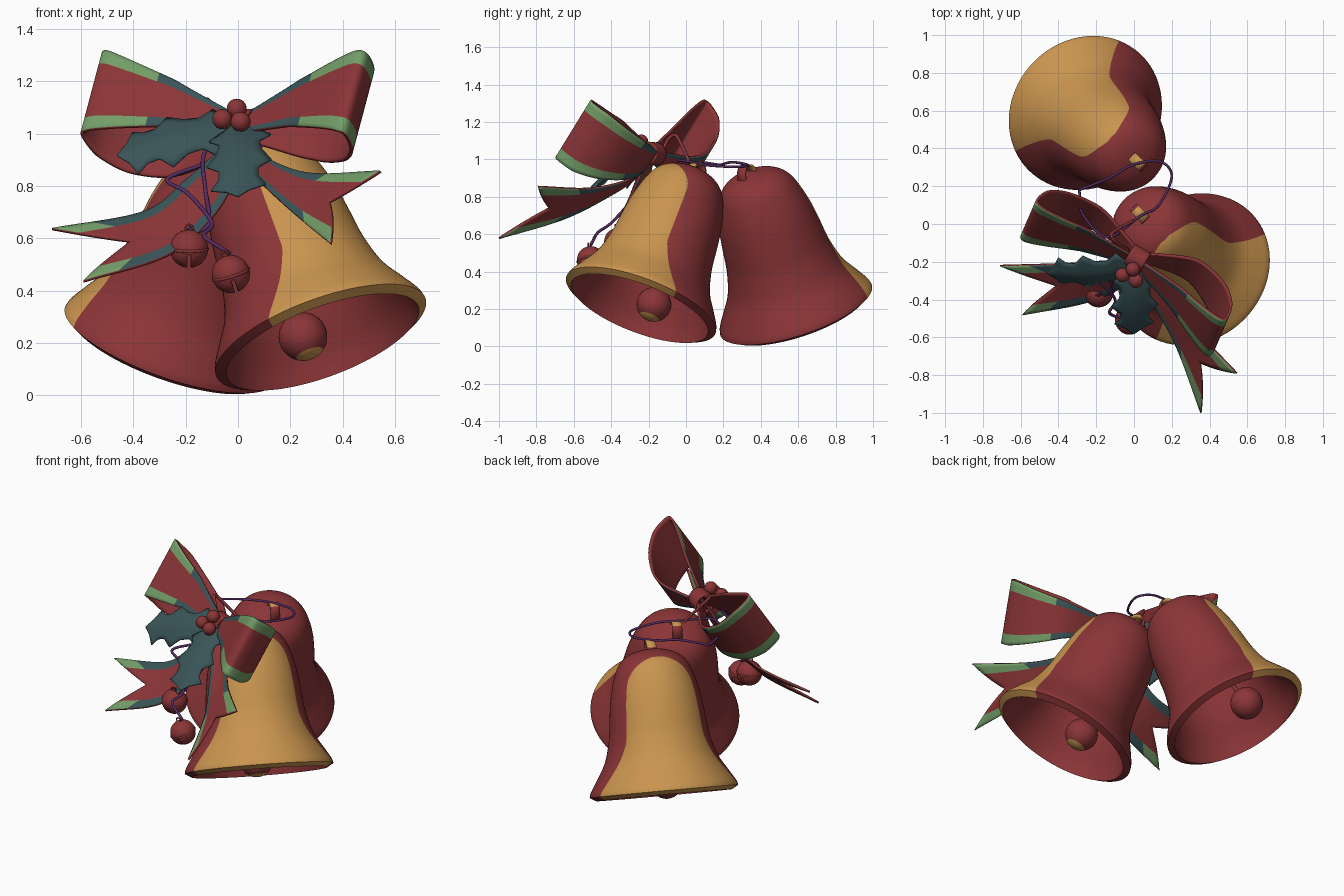
import bpy, bmesh, math
from mathutils import Vector, Matrix

if "Cube" in bpy.data.objects:
    bpy.data.objects.remove(bpy.data.objects["Cube"])


def material(name, rgb):
    m = bpy.data.materials.new(name)
    m.diffuse_color = [(c / 255) ** 2.2 for c in rgb] + [1]
    m.use_nodes = True
    m.node_tree.nodes["Principled BSDF"].inputs["Base Color"].default_value = m.diffuse_color
    return m


RED = material("red", (138, 56, 58))
GOLD = material("gold", (200, 147, 80))
TEAL = material("dark_teal", (60, 85, 88))
GREEN = material("light_green", (114, 155, 103))
PURPLE = material("purple", (86, 48, 98))


def path(pts, t):
    """Point at t (0..1) on a smooth curve through pts."""
    p = [Vector(q) for q in pts]
    s = min(max(t, 0), 1) * (len(p) - 1)
    i = min(int(s), len(p) - 2)
    s -= i
    b, c = p[i], p[i + 1]
    a = p[i - 1] if i else b * 2 - c
    d = p[i + 2] if i + 2 < len(p) else c * 2 - b
    return 0.5 * (2 * b + (c - a) * s + (2 * a - 5 * b + 4 * c - d) * s * s
                  + (3 * b - a - 3 * c + d) * s ** 3)


def finish(name, bm, mats, matrix=None, thick=0, plain_back=0, plain_rim=0):
    me = bpy.data.meshes.new(name)
    bm.to_mesh(me)
    bm.free()
    for m in mats:
        me.materials.append(m)
    ob = bpy.data.objects.new(name, me)
    bpy.context.collection.objects.link(ob)
    if matrix:
        ob.matrix_world = matrix
    bpy.ops.object.select_all(action='DESELECT')
    ob.select_set(True)
    bpy.context.view_layer.objects.active = ob
    bpy.ops.object.shade_smooth_by_angle(angle=math.radians(40))
    if thick:
        s = ob.modifiers.new("thickness", 'SOLIDIFY')
        s.thickness, s.offset = thick, 0
        s.material_offset, s.material_offset_rim = plain_back, plain_rim
    return ob


def grid(name, nu, nv, f, mats, rule=None, matrix=None, thick=0, facing=None, back=0, rim=0):
    """Surface f(u, v), faces coloured by rule(u, v); its middle looks towards facing."""
    bm = bmesh.new()
    vs = [[bm.verts.new(f(i / nu, j / nv)) for j in range(nv + 1)] for i in range(nu + 1)]
    for i in range(nu):
        for j in range(nv):
            face = bm.faces.new((vs[i][j], vs[i + 1][j], vs[i + 1][j + 1], vs[i][j + 1]))
            if rule:
                face.material_index = rule((i + .5) / nu, (j + .5) / nv)
    if facing:
        bm.normal_update()
        bm.faces.ensure_lookup_table()
        if bm.faces[(nu // 2) * nv + nv // 2].normal.dot(facing) < 0:
            bmesh.ops.reverse_faces(bm, faces=bm.faces)
    else:
        bmesh.ops.remove_doubles(bm, verts=bm.verts, dist=1e-5)
        bmesh.ops.recalc_face_normals(bm, faces=bm.faces)
    return finish(name, bm, mats, matrix, thick, back, rim)


def sphere(name, loc, r, mats=(RED,), matrix=None, gold_tip=False):
    bm = bmesh.new()
    bmesh.ops.create_uvsphere(bm, u_segments=32, v_segments=20, radius=r)
    if gold_tip:
        for f in bm.faces:
            f.material_index = int(f.calc_center_median().z < -.8 * r)
    return finish(name, bm, mats, (matrix or Matrix()) @ Matrix.Translation(loc))


def cord(name, pts, r=.008, closed=False, mat=PURPLE, matrix=None):
    cu = bpy.data.curves.new(name, 'CURVE')
    cu.dimensions, cu.bevel_depth, cu.bevel_resolution = '3D', r, 2
    cu.use_fill_caps = True
    if closed:
        pts = pts + pts[:1]
    n = 8 * (len(pts) - 1)
    sp = cu.splines.new('POLY')
    sp.points.add(n)
    for k in range(n + 1):
        sp.points[k].co = (*path(pts, k / n), 1)
    cu.materials.append(mat)
    ob = bpy.data.objects.new(name, cu)
    bpy.context.collection.objects.link(ob)
    if matrix:
        ob.matrix_world = matrix


# Bells: one revolved profile (radius, height), gold on the outward-leaning side
OUTER = [(0, .835), (.09, .82), (.155, .79), (.20, .742), (.230, .67), (.256, .57),
         (.272, .46), (.288, .33), (.324, .20), (.382, .10), (.418, .04), (.427, .012)]
INNER = [(.39, -.01), (.365, .07), (.305, .2), (.265, .33), (.248, .46), (.225, .6),
         (.19, .7), (.12, .78), (0, .805)]


def bell_profile(v):
    if v <= .6:
        return path([(*p, 0) for p in OUTER], v / .6)
    return path([(*p, 0) for p in INNER], (v - .61) / .39)


def gold_half(h):
    """Half angle of the gold area in degrees at height h."""
    half = 51 + 20 * max(0, 1 - h / .3)
    if h > .63:
        half *= math.sqrt(max(0, 1 - ((h - .63) / .155) ** 2))
    return max(half, 4)


def bell_point(u, v):
    # columns are warped so that an edge follows the gold border
    p = bell_profile(v)
    half, w = gold_half(p.y), min(u, 1 - u)
    a = half * w / .2 if w < .2 else half + (180 - half) * (w - .2) / .3
    a = math.radians(a if u <= .5 else -a)
    return (p.x * math.cos(a), p.x * math.sin(a), p.y)


def bell_colour(u, v):
    return int(v < .61 and min(u, 1 - u) < .2 and bell_profile(v).y < .785)


def bell(name, centre, up, tip, swing):
    z = Vector(up).normalized()
    x = Vector((-z.x, -z.y, 0)).normalized()
    x = (x - z * x.dot(z)).normalized()
    m = Matrix((x, z.cross(x), z)).transposed().to_4x4()
    m.translation = centre
    grid(name, 80, 100, bell_point, (RED, GOLD), bell_colour, m)
    sphere(name + "_clapper", (swing, 0, .06), .093, (RED, GOLD), m, tip)
    cord(name + "_clapper_stem", [(0, 0, .8), (swing * .5, 0, .45), (swing * .9, 0, .13)], .012, mat=RED, matrix=m)

    def strap(u, v):  # strap handle arching over the crown
        a = math.pi * (1 - u)
        return (-.025 + .05 * math.cos(a), (v - .5) * .055, .81 + .07 * math.sin(a))
    grid(name + "_handle", 16, 2, strap, (RED, GOLD), lambda u, v: int(.45 < u < .85), m, .012)


bell("front_bell", (.32, -.245, .212), (-.33, .34, .88), True, -.085)
bell("back_bell", (-.262, .592, .184), (.32, -.30, .90), False, .10)

# Bow: two ribbon loops in a tilted frame, path points (out, forward, up), plain red inside
KNOT = Vector((0, -.15, 1.06))
X, N, U = (Vector(v).normalized() for v in ((.848, -.53, 0), (-.44, -.70, .55), (.22, .51, .83)))
LOOP = [(.02, .02, 0), (.10, .045, 0), (.28, .10, 0), (.47, .165, 0), (.57, .185, 0), (.59, .145, -.01),
        (.56, .05, -.035), (.46, -.05, -.07), (.29, -.11, -.08), (.10, -.06, -.03), (.02, -.02, 0)]


def stripes(v, outer):
    return 0 if 1 / 6 < v < 5 / 6 else (2 if outer else 1)


RIBBON = (RED, TEAL, GREEN, RED, RED, RED)
for side, s, sag in (("left", -1, 1), ("right", 1, .15)):
    def loop(u, v):
        p = path(LOOP, u)
        q = min(max(p.x, 0) / .57, 1)
        w = .04 + .145 * q ** 1.15
        dip = -.045 * max(0, 1 - q / .5)
        return KNOT + X * (s * p.x + .025) + N * p.y + U * ((2 * v - 1) * w + p.z * sag + dip)
    grid(side + "_bow_loop", 60, 18, loop, RIBBON, lambda u, v: stripes(v, path(LOOP, u).x > .36),
         thick=.014, facing=X * s, back=3, rim=3)

# Bow tails: lofted between an upper and a lower edge, ends notched
TAILS = {
    "left": ([(-.02, -.17, 1.03), (-.08, -.19, .93), (-.20, -.20, .82), (-.36, -.21, .70), (-.71, -.22, .635)],
             [(.02, -.21, 1.0), (0, -.27, .86), (-.09, -.35, .69), (-.27, -.42, .535), (-.59, -.48, .435)], .9, .17),
    "right": ([(.02, -.17, 1.03), (.07, -.23, .94), (.16, -.34, .88), (.30, -.53, .845), (.545, -.79, .855)],
              [(-.02, -.21, 1.0), (.01, -.27, .90), (.10, -.42, .80), (.23, -.66, .68), (.355, -1.0, .578)], .8, .13)}
for side, (top, low, green_from, notch) in TAILS.items():
    def tail(u, v):
        t = u * (1 - notch * (1 - abs(2 * v - 1)))
        return path(top, t).lerp(path(low, t), v)
    grid(side + "_bow_tail", 40, 18, tail, RIBBON, lambda u, v: stripes(v, u > green_from),
         thick=.012, facing=N, rim=3)

# Knot: short ribbon band around the bow centre
frame = Matrix((X, N, U)).transposed().to_4x4()
frame.translation = KNOT + X * .03 - U * .035
grid("bow_knot", 8, 32,
     lambda u, v: ((u - .5) * .10, .055 * math.cos(v * math.tau), .055 * math.sin(v * math.tau)),
     (RED,), matrix=frame, thick=.014)

# Holly leaves: spiky outline (position, half width) with a raised midrib
EDGE = [(0, .15), (.10, .40), (.22, .95), (.33, .62), (.45, .68), (.58, 1.0),
        (.68, .60), (.78, .62), (.86, .85), (.92, .38), (1, .02)]


def leaf(name, base, tip, across, width):
    base, tip, w = Vector(base), Vector(tip), Vector(across).normalized()
    d = tip - base
    n = d.cross(w).normalized()
    if n.y > 0:
        n = -n

    def f(u, v):
        i = min(int(u * 10), 9)
        a, b = EDGE[i], EDGE[i + 1]
        k = u * 10 - i
        t, h = a[0] + (b[0] - a[0]) * k, a[1] + (b[1] - a[1]) * k
        q = 2 * v - 1
        return base + d * t + w * q * h * width + n * (.035 * math.sin(math.pi * t) - .03 * abs(q) * h)
    grid(name, 30, 6, f, (TEAL,), thick=.008)


leaf("left_holly_leaf", (.02, -.23, 1.03), (-.46, -.26, .915), (-.1, .65, .75), .125)
leaf("right_holly_leaf", (.01, -.22, 1.05), (.0, -.58, .76), (1, .05, .12), .125)

# Holly berries
for i, p in enumerate([(-.06, -.27, 1.055), (-.005, -.24, 1.095), (.01, -.30, 1.045)]):
    sphere("berry_%d" % (i + 1), p, .038)

# Jingle bells: slotted shell with a belt and a top ring
for i, p in enumerate([(-.187, -.365, .56), (-.027, -.51, .463)]):
    bm = bmesh.new()
    bmesh.ops.create_uvsphere(bm, u_segments=32, v_segments=17, radius=.07)
    bmesh.ops.rotate(bm, verts=bm.verts, matrix=Matrix.Rotation(math.pi / 2, 3, 'Y'))
    slot = [f for f in bm.faces if abs(f.calc_center_median().x) < .004
            and f.calc_center_median().z < -.015]
    bmesh.ops.delete(bm, geom=slot, context='FACES')
    m = Matrix.Translation(p) @ Matrix.Rotation(-.3 * i, 4, 'Y') @ Matrix.Rotation(.15, 4, 'X')
    finish("jingle_bell_%d" % (i + 1), bm, (RED,), m, .006)

    def circle(r, z=0, up=False):
        ang = [k * math.tau / 12 for k in range(12)]
        return [(r * math.cos(a), 0 if up else r * math.sin(a), z + (r * math.sin(a) if up else 0)) for a in ang]
    cord("jingle_belt_%d" % (i + 1), circle(.071), .006, True, RED, m)
    cord("jingle_ring_%d" % (i + 1), circle(.013, .08, True), .004, True, RED, m)

# Strings: ring through the handles, two hanging cords, small loop behind the bow
cord("handle_string", [(-.29, .18, .97), (-.13, .245, .985), (.0, .315, .975), (.14, .33, .965), (.20, .25, .96),
                       (.13, .10, .97), (.03, .04, .985), (-.14, -.07, 1.0), (-.27, .05, .99)], .007, True)
cord("hanging_string_1", [(-.05, -.2, 1.03), (-.13, -.25, .92), (-.125, -.30, .79), (-.11, -.36, .66),
                          (-.16, -.37, .625), (-.187, -.365, .64)])
cord("hanging_string_2", [(-.14, -.22, .88), (-.27, -.27, .825), (-.19, -.30, .77), (-.10, -.40, .66),
                          (-.13, -.47, .61), (-.06, -.50, .56), (-.03, -.51, .54)])
cord("back_loop", [(-.03, -.14, 1.0), (-.09, -.10, 1.10), (-.12, -.06, 1.13), (-.09, -.03, 1.09), (0, .02, .98)],
     .009, mat=RED)
